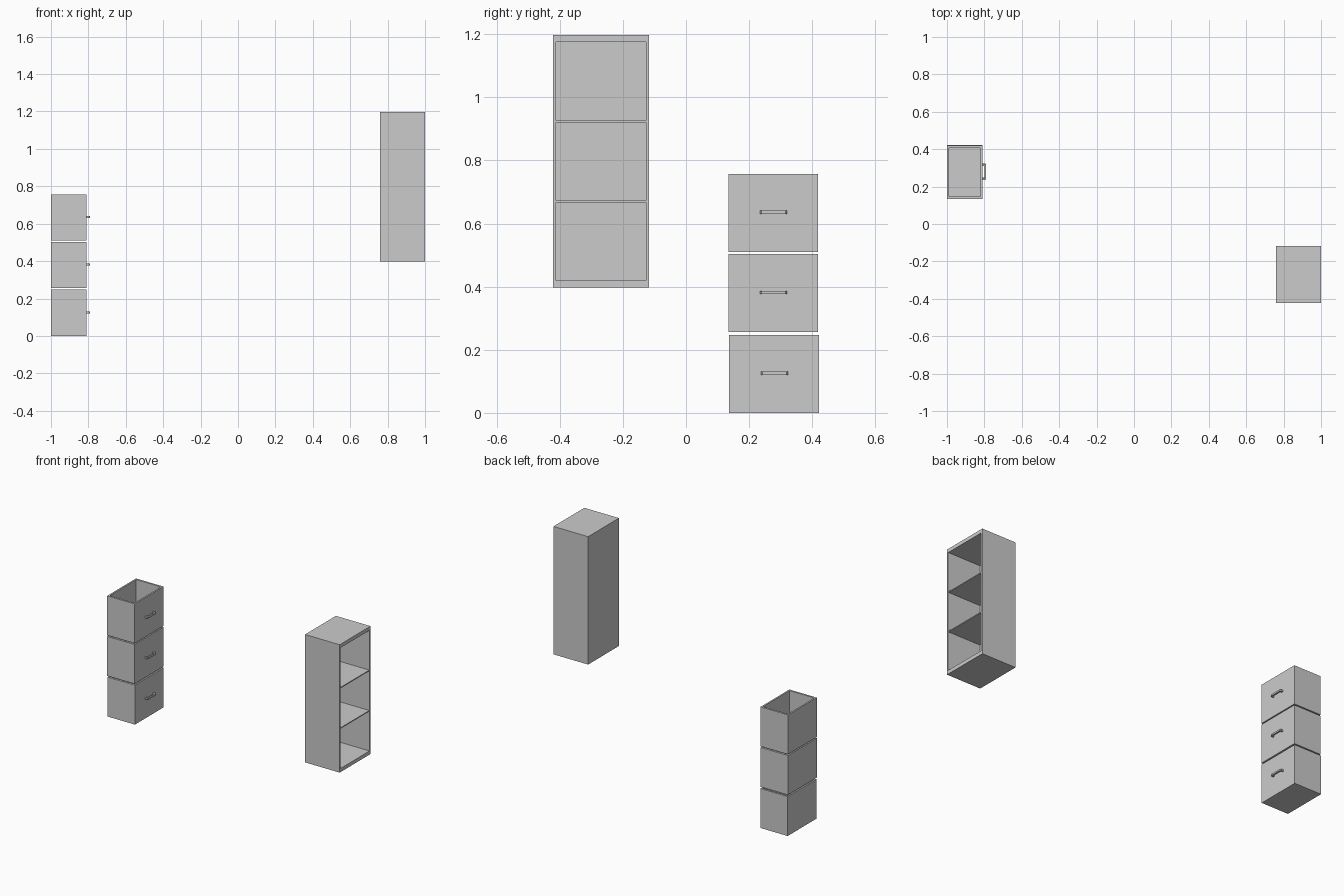
import bpy, bmesh

if "Cube" in bpy.data.objects:
    bpy.data.objects.remove(bpy.data.objects["Cube"])


def extrude_profile(name, outline, z0, z1):
    """Vertical prism from an (x, y) outline."""
    bm = bmesh.new()
    face = bm.faces.new([bm.verts.new((x, y, z0)) for x, y in outline])
    grown = bmesh.ops.extrude_face_region(bm, geom=[face])
    top = [v for v in grown["geom"] if isinstance(v, bmesh.types.BMVert)]
    bmesh.ops.translate(bm, verts=top, vec=(0, 0, z1 - z0))
    return finish(name, bm)


def finish(name, bm):
    bmesh.ops.recalc_face_normals(bm, faces=bm.faces)
    mesh = bpy.data.meshes.new(name)
    bm.to_mesh(mesh)
    bm.free()
    obj = bpy.data.objects.new(name, mesh)
    bpy.context.collection.objects.link(obj)
    return obj


def open_box(name, lo, hi, open_dir, rim, floor):
    """Box hollowed through the face along open_dir; rim = wall per axis."""
    bm = bmesh.new()
    bmesh.ops.create_cube(bm, size=1)
    for v in bm.verts:
        v.co = [hi[i] if v.co[i] > 0 else lo[i] for i in range(3)]
    bm.normal_update()
    mouth = max(bm.faces, key=lambda f: f.calc_center_median()[open_dir])
    mid = mouth.calc_center_median()
    inner = bmesh.ops.extrude_face_region(bm, geom=[mouth])
    bmesh.ops.delete(bm, geom=[mouth], context='FACES_ONLY') if mouth.is_valid else None
    verts = [g for g in inner["geom"] if isinstance(g, bmesh.types.BMVert)]
    face = [g for g in inner["geom"] if isinstance(g, bmesh.types.BMFace)][0]
    # rim inset
    for v in verts:
        for i in range(3):
            if i != open_dir:
                v.co[i] += rim[i] if v.co[i] < mid[i] else -rim[i]
    # cavity
    cavity = bmesh.ops.extrude_face_region(bm, geom=[face])
    if face.is_valid:
        bmesh.ops.delete(bm, geom=[face], context='FACES_ONLY')
    for g in cavity["geom"]:
        if isinstance(g, bmesh.types.BMVert):
            g.co[open_dir] = lo[open_dir] + floor
    return finish(name, bm)


# Wall cabinet, open towards +x
open_box("cabinet_shell", (0.76, -0.422, 0.397), (1.0, -0.117, 1.198), 0,
         (0, 0.01, 0.023), 0.01)

# Two thin shelves
for i, z in enumerate((0.67, 0.923)):
    extrude_profile(f"cabinet_shelf_{i + 1}",
                    [(0.77, -0.412), (0.998, -0.412), (0.998, -0.127), (0.77, -0.127)],
                    z - 0.003, z + 0.003)

# Stack of open drawers with pull handles on the +x face
FRONT = -0.81
for i, (z0, z1, y0) in enumerate(((0.0, 0.247, 0.137),
                                  (0.256, 0.503, 0.134),
                                  (0.51, 0.757, 0.134))):
    open_box(f"drawer_{i + 1}", (-1.0, y0, z0), (FRONT, y0 + 0.285, z1), 2,
             (0.01, 0.012, 0), 0.01)
    # U-shaped handle with chamfered corners
    c = y0 + 0.1435
    half = [(FRONT - 0.002, 0.043), (-0.795, 0.043), (-0.79, 0.038)]
    hollow = [(-0.799, 0.033), (FRONT - 0.002, 0.033)]
    outline = ([(x, c + w) for x, w in half] + [(x, c - w) for x, w in half[::-1]]
               + [(x, c - w) for x, w in hollow[::-1]] + [(x, c + w) for x, w in hollow])
    zc = (z0 + z1) / 2 + 0.002
    extrude_profile(f"drawer_handle_{i + 1}", outline, zc - 0.005, zc + 0.005)
